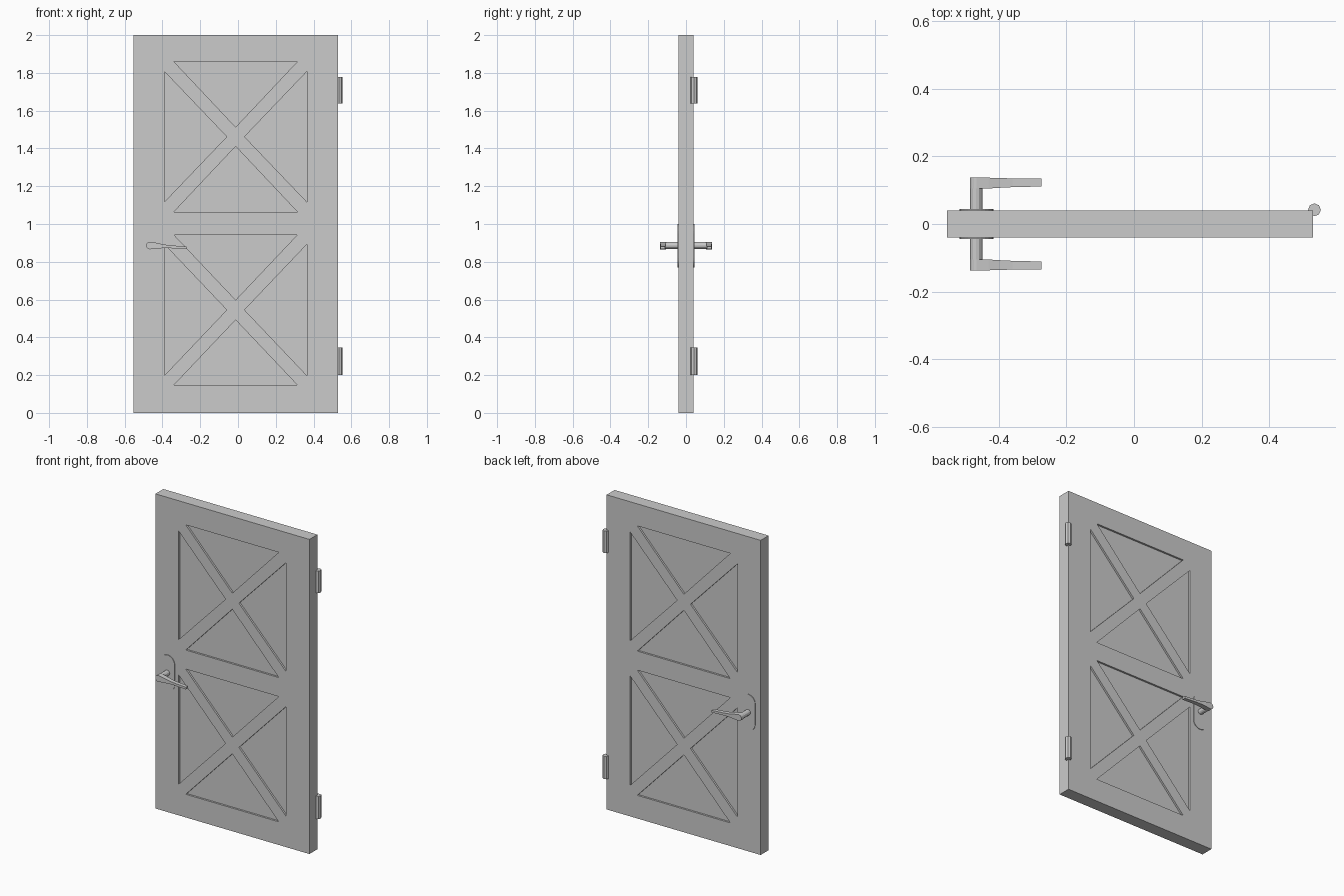
import bpy, bmesh, math

if "Cube" in bpy.data.objects:
    bpy.data.objects.remove(bpy.data.objects["Cube"])


def make_object(name, bm, mirror=False):
    bmesh.ops.recalc_face_normals(bm, faces=bm.faces)
    mesh = bpy.data.meshes.new(name)
    bm.to_mesh(mesh)
    bm.free()
    ob = bpy.data.objects.new(name, mesh)
    bpy.context.collection.objects.link(ob)
    if mirror:
        mod = ob.modifiers.new("Both sides", 'MIRROR')
        mod.use_axis = (False, True, False)
    return ob


def loft(bm, rings):
    """Join closed rings of points and cap both ends."""
    vs = [[bm.verts.new(p) for p in ring] for ring in rings]
    n = len(vs[0])
    for a, b in zip(vs, vs[1:]):
        for i in range(n):
            j = (i + 1) % n
            bm.faces.new((a[i], a[j], b[j], b[i]))
    bm.faces.new(vs[0])
    bm.faces.new(vs[-1])


def prism_y(bm, outline, y0, y1):
    loft(bm, [[(x, y, z) for x, z in outline] for y in (y0, y1)])


def arc(cx, cz, r, a0, a1, n):
    angles = [math.radians(a0 + (a1 - a0) * i / n) for i in range(n + 1)]
    return [(cx + r * math.cos(a), cz + r * math.sin(a)) for a in angles]


# Door slab
X0, X1, T = -0.553, 0.53, 0.04
bm = bmesh.new()
prism_y(bm, [(X0, 0), (X1, 0), (X1, 2), (X0, 2)], -T, T)
door = make_object("door_slab", bm)

# Recessed triangles on both faces, four around each cross brace
DEPTH = 0.012
CX = -0.0125
bm = bmesh.new()
# centre z, outer and apex offsets of top/bottom triangles, half height of side ones
for cz, outer, apex, side in ((1.462, 0.398, 0.051, 0.345),
                              (0.545, 0.398, 0.053, 0.347)):
    for s in (-1, 1):
        triangles = ([(CX - 0.327, cz + s * outer), (CX + 0.327, cz + s * outer),
                      (CX, cz + s * apex)],
                     [(CX + s * 0.377, cz - side), (CX + s * 0.377, cz + side),
                      (CX + s * 0.047, cz)])
        for tri in triangles:
            for f in (-1, 1):
                prism_y(bm, tri, f * (T - DEPTH), f * (T + 0.05))
cutter = make_object("panel_cutter", bm)
cutter.hide_render = True
cut = door.modifiers.new("Panels", 'BOOLEAN')
cut.operation = 'DIFFERENCE'
cut.solver = 'EXACT'
cut.object = cutter
bpy.context.view_layer.objects.active = door
bpy.ops.object.modifier_apply(modifier=cut.name)
bpy.data.objects.remove(cutter)

# Handle back plates with round ends
HX, HZ = -0.466, 0.886
bm = bmesh.new()
plate = arc(HX, 0.95, 0.05, 0, 180, 12) + arc(HX, 0.82, 0.05, 180, 360, 12)
prism_y(bm, plate, -T - 0.004, -T + 0.002)
make_object("handle_plate", bm, True)

# Handle spindles
bm = bmesh.new()
prism_y(bm, arc(HX - 0.001, HZ, 0.018, 0, 330, 11), -0.12, -T + 0.002)
make_object("handle_spindle", bm, True)

# Tapered levers: round head, then narrowing grip (x, z low, z high, y inner, y outer)
R = 0.02
stations = []
for deg in (172, 150, 130, 110, 90):
    a = math.radians(deg)
    h = R * math.sin(a)
    stations.append((HX + R * math.cos(a), HZ - h, HZ + h, 0.105, 0.137))
stations += [(-0.43, 0.869, 0.900, 0.105, 0.137),
             (-0.40, 0.872, 0.893, 0.107, 0.136),
             (-0.36, 0.872, 0.887, 0.109, 0.135),
             (-0.273, 0.867, 0.881, 0.111, 0.134)]
bm = bmesh.new()
loft(bm, [[(x, -a, lo), (x, -b, lo), (x, -b, hi), (x, -a, hi)]
          for x, lo, hi, a, b in stations])
make_object("handle_lever", bm, True)

# Hinge barrels
for name, z0, z1 in (("lower_hinge", 0.2, 0.345), ("upper_hinge", 1.637, 1.777)):
    bm = bmesh.new()
    ring = arc(0.534, 0.042, 0.019, 0, 315, 7)
    loft(bm, [[(x, y, z) for x, y in ring] for z in (z0, z1)])
    make_object(name, bm)
